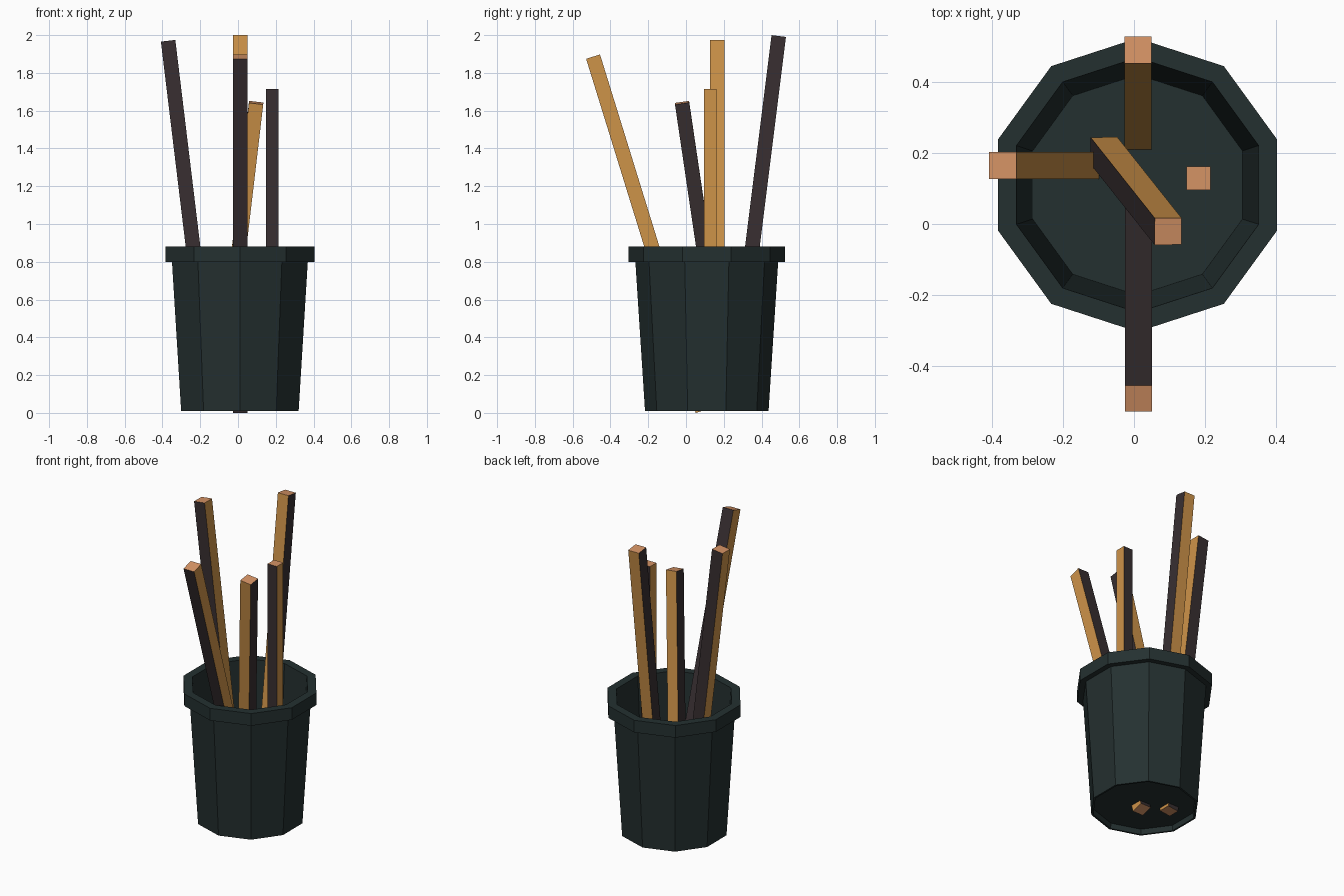
import bpy, bmesh, math
from mathutils import Vector

if "Cube" in bpy.data.objects:
    bpy.data.objects.remove(bpy.data.objects["Cube"])


def material(name, rgb):
    lin = [((c / 255 + 0.055) / 1.055) ** 2.4 for c in rgb]
    m = bpy.data.materials.new(name)
    m.diffuse_color = (*lin, 1)
    m.use_nodes = True
    m.node_tree.nodes["Principled BSDF"].inputs["Base Color"].default_value = m.diffuse_color
    return m


POT = material("dark teal", (36, 48, 48))
DARK = material("dark brown", (56, 47, 49))
WOOD = material("golden wood", (206, 147, 73))
TIP = material("copper tip", (213, 147, 101))


def add_object(name, bm, mats):
    bmesh.ops.recalc_face_normals(bm, faces=bm.faces)
    mesh = bpy.data.meshes.new(name)
    bm.to_mesh(mesh)
    bm.free()
    for m in mats:
        mesh.materials.append(m)
    ob = bpy.data.objects.new(name, mesh)
    bpy.context.collection.objects.link(ob)
    return ob


# Ten-sided pot: one profile (radius, z) from underside, over the rim, to the inner floor
def pot():
    profile = [(0.312, 0.045), (0.315, 0.01), (0.327, 0.01), (0.378, 0.80), (0.414, 0.80),
               (0.414, 0.88), (0.359, 0.88), (0.311, 0.05)]
    n = 10
    bm = bmesh.new()
    rings = []
    for r, z in profile:
        rings.append([bm.verts.new((0.01 + r * math.cos(math.pi / 2 + math.tau * k / n),
                                    0.11 + r * math.sin(math.pi / 2 + math.tau * k / n), z))
                      for k in range(n)])
    for a, b in zip(rings, rings[1:]):
        for k in range(n):
            j = (k + 1) % n
            bm.faces.new((a[k], a[j], b[j], b[k]))
    bm.faces.new(rings[0])
    bm.faces.new(rings[-1])
    add_object("pot", bm, [POT])


# Square stick: two opposite sides dark, two golden, copper ends
def stick(name, bottom, top, width, dark_axis):
    a, b = Vector(bottom), Vector(top)
    bm = bmesh.new()
    bmesh.ops.create_cube(bm, size=1)
    bm.normal_update()
    for f in bm.faces:
        if abs(f.normal.z) > 0.5:
            f.material_index = 2
        else:
            f.material_index = 0 if abs(f.normal[dark_axis]) > 0.5 else 1
    rot = Vector((0, 0, 1)).rotation_difference(b - a)
    size = Vector((width, width, (b - a).length))
    for v in bm.verts:
        v.co = rot @ (v.co * size) + (a + b) / 2
    add_object(name, bm, [DARK, WOOD, TIP])


pot()
X, Y = 0, 1
stick("front_stick", (0.0125, 0.088, 0.011), (0.0125, -0.492, 1.886), 0.077, Y)
stick("back_stick", (0.0115, 0.248, 0.053), (0.0115, 0.491, 1.995), 0.077, X)
stick("left_stick", (-0.134, 0.165, 0.02), (-0.37, 0.165, 1.97), 0.077, Y)
stick("slanted_stick", (-0.085, 0.207, 0.10), (0.096, -0.021, 1.642), 0.076, X)
stick("upright_stick", (0.182, 0.129, 0.051), (0.182, 0.129, 1.715), 0.067, Y)
